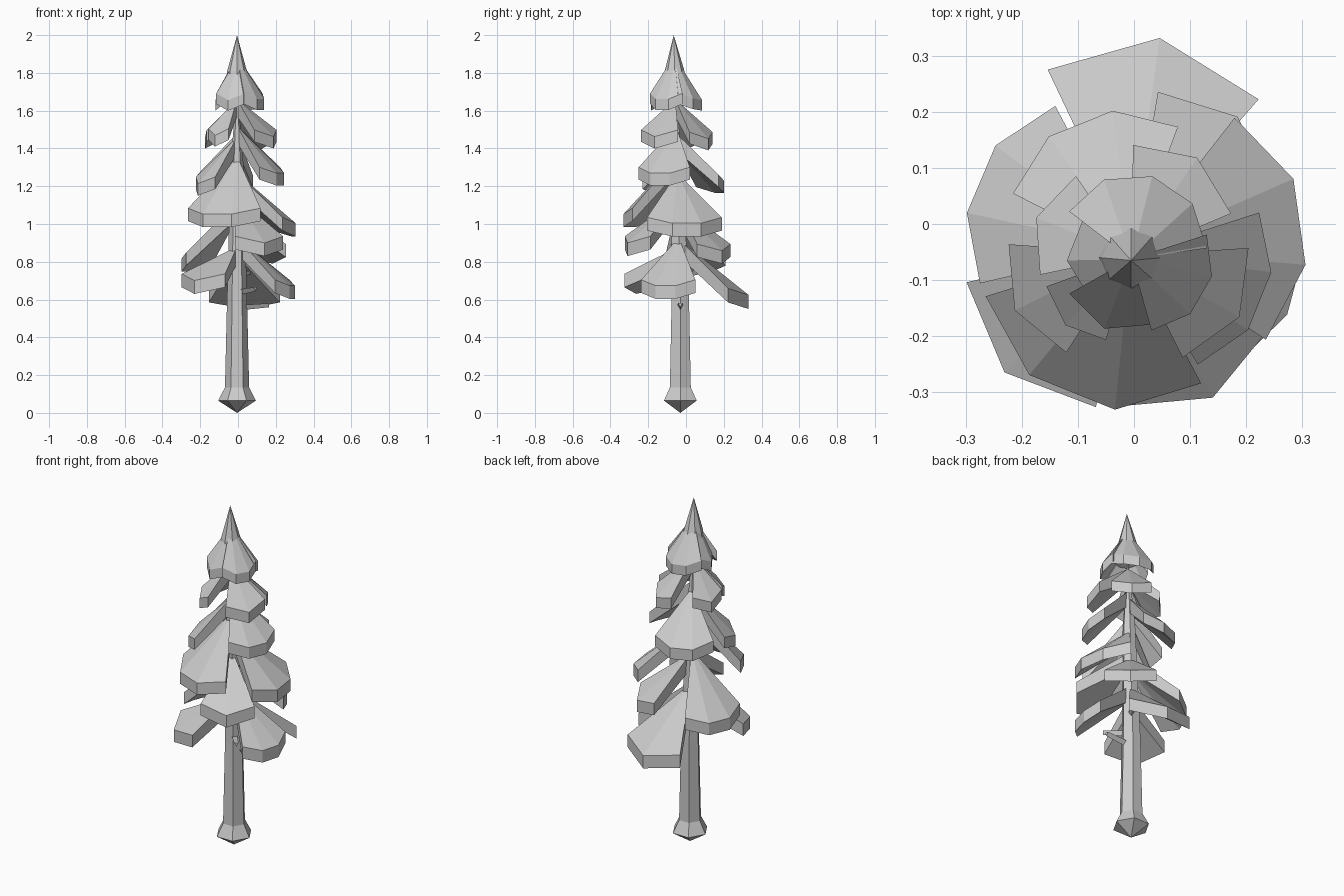
import bpy, bmesh
from math import cos, sin, radians, tau
from mathutils import Vector

if "Cube" in bpy.data.objects:
    bpy.data.objects.remove(bpy.data.objects["Cube"])


def finish(name, bm):
    bmesh.ops.recalc_face_normals(bm, faces=bm.faces)
    me = bpy.data.meshes.new(name)
    bm.to_mesh(me)
    bm.free()
    ob = bpy.data.objects.new(name, me)
    bpy.context.collection.objects.link(ob)
    return ob


def axis(z):
    # trunk leans slightly forward towards the tip
    return Vector((-0.005, -0.03 - 0.035 * max(0, z - 0.6) / 1.4, z))


def lathe(name, rings, sides):
    """Rings of (z, radius); radius 0 makes a point."""
    bm = bmesh.new()
    prev = None
    for z, r in rings:
        c = axis(z)
        if r == 0:
            cur = [bm.verts.new(c)]
        else:
            cur = [bm.verts.new(c + Vector((r * cos(tau * i / sides), r * sin(tau * i / sides), 0)))
                   for i in range(sides)]
        if prev:
            for i in range(sides):
                k = (i + 1) % sides
                quad = [prev[i % len(prev)], prev[k % len(prev)], cur[k % len(cur)], cur[i % len(cur)]]
                bm.faces.new(list(dict.fromkeys(quad)))
        prev = cur
    return finish(name, bm)


def bough(name, az, half, r, zb, za, n=4):
    """Drooping fan slab: apex on the trunk, faceted rim, hollow underside."""
    bm = bmesh.new()
    c = axis(za)
    apex = bm.verts.new(c)
    under = bm.verts.new(c - Vector((0, 0, 0.09)))
    top, bot = [], []
    h = 0.045 + 0.08 * r
    for i in range(n):
        t = 2 * i / (n - 1) - 1
        a = radians(az + half * t)
        rr = r * (1 - 0.07 * t * t)
        z = zb + 0.035 * t * t
        x, y = c.x + rr * cos(a), axis(zb).y + rr * sin(a)
        top.append(bm.verts.new((x, y, z + h)))
        bot.append(bm.verts.new((x, y, z)))
    for i in range(n - 1):
        bm.faces.new((apex, top[i], top[i + 1]))
        bm.faces.new((top[i], bot[i], bot[i + 1], top[i + 1]))
        bm.faces.new((under, bot[i + 1], bot[i]))
    bm.faces.new((apex, under, bot[0], top[0]))
    bm.faces.new((apex, top[-1], bot[-1], under))
    return finish(name, bm)


def twig(name, az, z, length, rise):
    """Thin three-sided dead branch stub."""
    bm = bmesh.new()
    d = Vector((cos(radians(az)), sin(radians(az)), rise))
    s = Vector((-d.y, d.x, 0)).normalized()
    up = Vector((0, 0, 1))
    ends = []
    for t, w in ((0.02, 0.015), (length, 0.012)):
        p = axis(z) + d * t
        ends.append([bm.verts.new(p + o * w) for o in (s + up * 0.6, -s + up * 0.6, -up * 1.2)])
    for i in range(3):
        k = (i + 1) % 3
        bm.faces.new((ends[0][i], ends[0][k], ends[1][k], ends[1][i]))
    bm.faces.new(ends[0])
    bm.faces.new(ends[1])
    return finish(name, bm)


# Trunk with flared, pointed foot
lathe("trunk", [(0, 0), (0.065, 0.1), (0.135, 0.064), (0.6, 0.053), (1.3, 0.035), (1.75, 0)], 6)

# Dead twigs under the foliage
twig("twig_low", 0, 0.56, 0.17, 0.08)
twig("twig_front", -50, 0.64, 0.15, 0.12)
twig("twig_back", 55, 0.73, 0.16, 0.15)

# Boughs: direction, half spread, reach, rim height, apex height, rim points
boughs = [
    (82, 34, 0.365, 0.55, 0.92, 3), (226, 32, 0.325, 0.63, 0.88, 3), (-15, 31, 0.31, 0.60, 0.93, 4),
    (157, 38, 0.30, 0.745, 1.12, 4), (-62, 30, 0.31, 0.83, 1.14, 3), (50, 30, 0.295, 0.79, 1.10, 3),
    (248, 49, 0.295, 0.98, 1.36, 4), (8, 43, 0.315, 0.93, 1.27, 4),
    (208, 30, 0.235, 1.15, 1.46, 3), (112, 43, 0.25, 1.16, 1.48, 4), (-22, 38, 0.255, 1.20, 1.52, 4),
    (55, 34, 0.205, 1.39, 1.66, 3), (160, 34, 0.18, 1.40, 1.66, 3), (-31, 33, 0.225, 1.40, 1.66, 3),
    (228, 26, 0.175, 1.41, 1.66, 3),
]
for i, b in enumerate(boughs):
    bough(f"bough_{i + 1}", *b)

# Crown: pointed spike wrapped by overlapping small boughs
lathe("crown_spike", [(2.0, 0), (1.81, 0.052), (1.70, 0.07), (1.72, 0)], 8)
crown = [(75, 70, 0.145, 1.60, 1.89, 5), (-30, 45, 0.15, 1.60, 1.89, 4),
         (250, 38, 0.14, 1.60, 1.88, 3), (185, 42, 0.115, 1.60, 1.90, 3)]
for i, b in enumerate(crown):
    bough(f"crown_bough_{i + 1}", *b)
